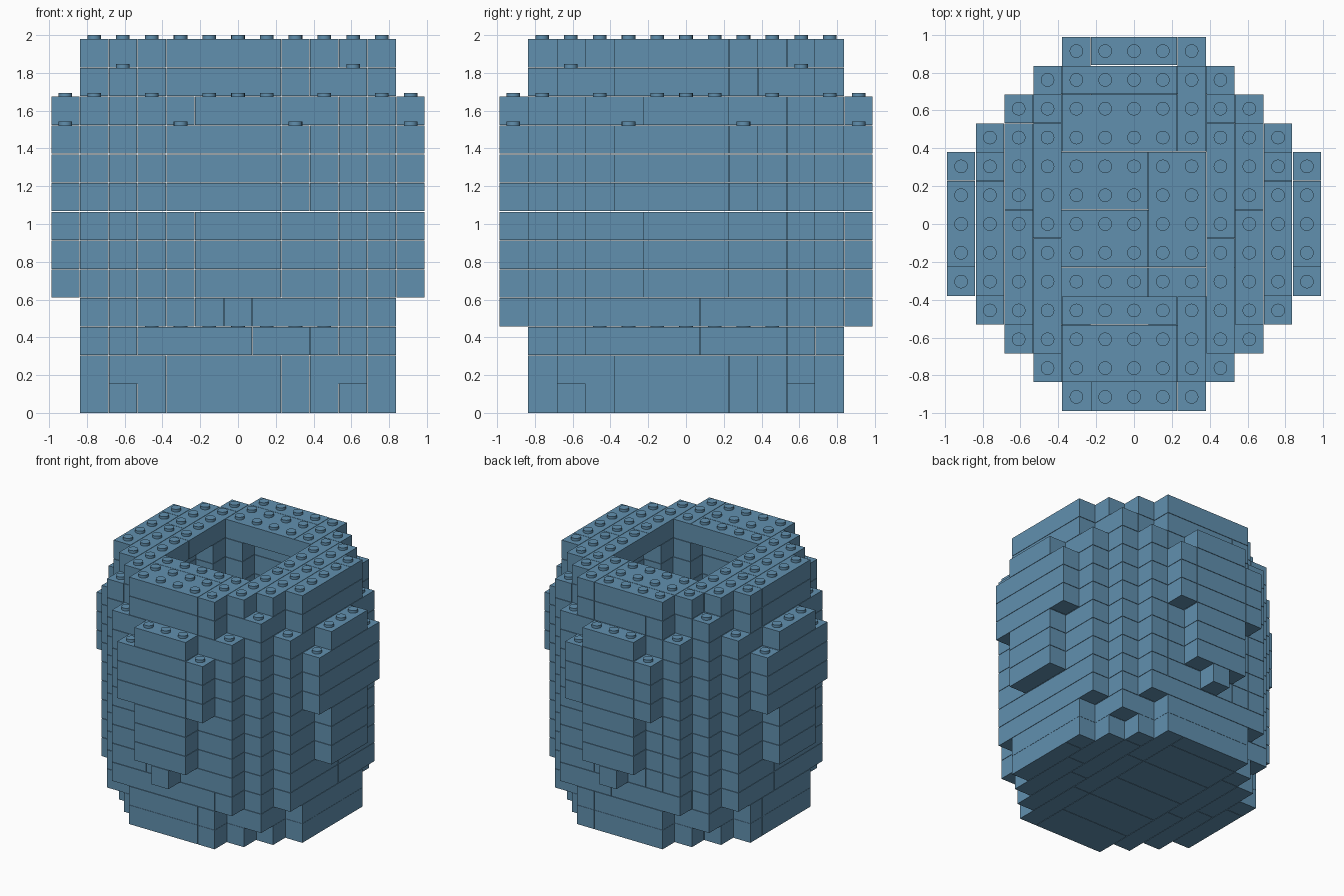
import bpy, bmesh
from mathutils import Matrix

if "Cube" in bpy.data.objects:
    bpy.data.objects.remove(bpy.data.objects["Cube"])

P = 0.1523          # brick pitch, also course height
GAP = 0.0015        # seam inset on each brick side
STUD_R, STUD_H = 0.036, 0.021
COURSES = 13

blue = bpy.data.materials.new("steel_blue")
blue.diffuse_color = (0.12, 0.28, 0.43, 1)
blue.use_nodes = True
blue.node_tree.nodes["Principled BSDF"].inputs["Base Color"].default_value = blue.diffuse_color


def filled(x, y, k):
    """True where the barrel has a brick cell in course k."""
    a, b = max(abs(x), abs(y)), min(abs(x), abs(y))
    if k < 0 or k >= COURSES:
        return False
    # hollow inside: square mouth, rounder chamber below
    if k >= 3 and a <= 2:
        return False
    if 3 <= k <= 11 and a == 3 and b <= 1:
        return False
    # raised shield panels on the four sides
    if a == 6:
        if k == 3:
            return x == 0
        if 4 <= k <= 6 or k == 10:
            return b <= 1
        return 7 <= k <= 9 and b <= 2
    # stepped round body
    if a + b <= 7 and a <= 5:
        return True
    if (a, b) == (4, 4):
        return 1 <= k <= 11
    if (a, b) == (5, 3):
        return 2 <= k <= 10
    return False


SIZES = [(4, 2), (2, 4), (4, 1), (1, 4), (3, 2), (2, 3), (3, 1), (1, 3),
         (2, 2), (2, 1), (1, 2), (1, 1)]
GRID = range(-6, 7)


def bricks_of(k):
    """Split a course into rectangular bricks."""
    free = {(x, y) for x in GRID for y in GRID if filled(x, y, k)}
    for y in GRID:
        for x in GRID:
            if (x, y) not in free:
                continue
            for w, d in SIZES:
                cells = {(x + i, y + j) for i in range(w) for j in range(d)}
                if cells <= free:
                    free -= cells
                    yield x, y, w, d
                    break


def finish(bm, name):
    me = bpy.data.meshes.new(name)
    bm.to_mesh(me)
    bm.free()
    me.materials.append(blue)
    ob = bpy.data.objects.new(name, me)
    bpy.context.collection.objects.link(ob)
    return ob


# brick courses
for k in range(COURSES):
    bm = bmesh.new()
    for x, y, w, d in bricks_of(k):
        m = (Matrix.Translation(((x + (w - 1) / 2) * P, (y + (d - 1) / 2) * P,
                                 (k + 0.5) * P))
             @ Matrix.Diagonal((w * P - 2 * GAP, d * P - 2 * GAP,
                                P - 2 * GAP if k else P, 1)))
        bmesh.ops.create_cube(bm, size=1, matrix=m)
    finish(bm, f"brick_course_{k + 1:02d}")

# round studs on every uncovered brick top
bm = bmesh.new()
for k in range(COURSES):
    for x in GRID:
        for y in GRID:
            if filled(x, y, k) and not filled(x, y, k + 1):
                bmesh.ops.create_cone(
                    bm, cap_ends=True, segments=16, radius1=STUD_R,
                    radius2=STUD_R, depth=STUD_H,
                    matrix=Matrix.Translation((x * P, y * P,
                                               (k + 1) * P - GAP + STUD_H / 2)))
studs = finish(bm, "studs")
bpy.context.view_layer.objects.active = studs
studs.select_set(True)
bpy.ops.object.shade_smooth_by_angle()
